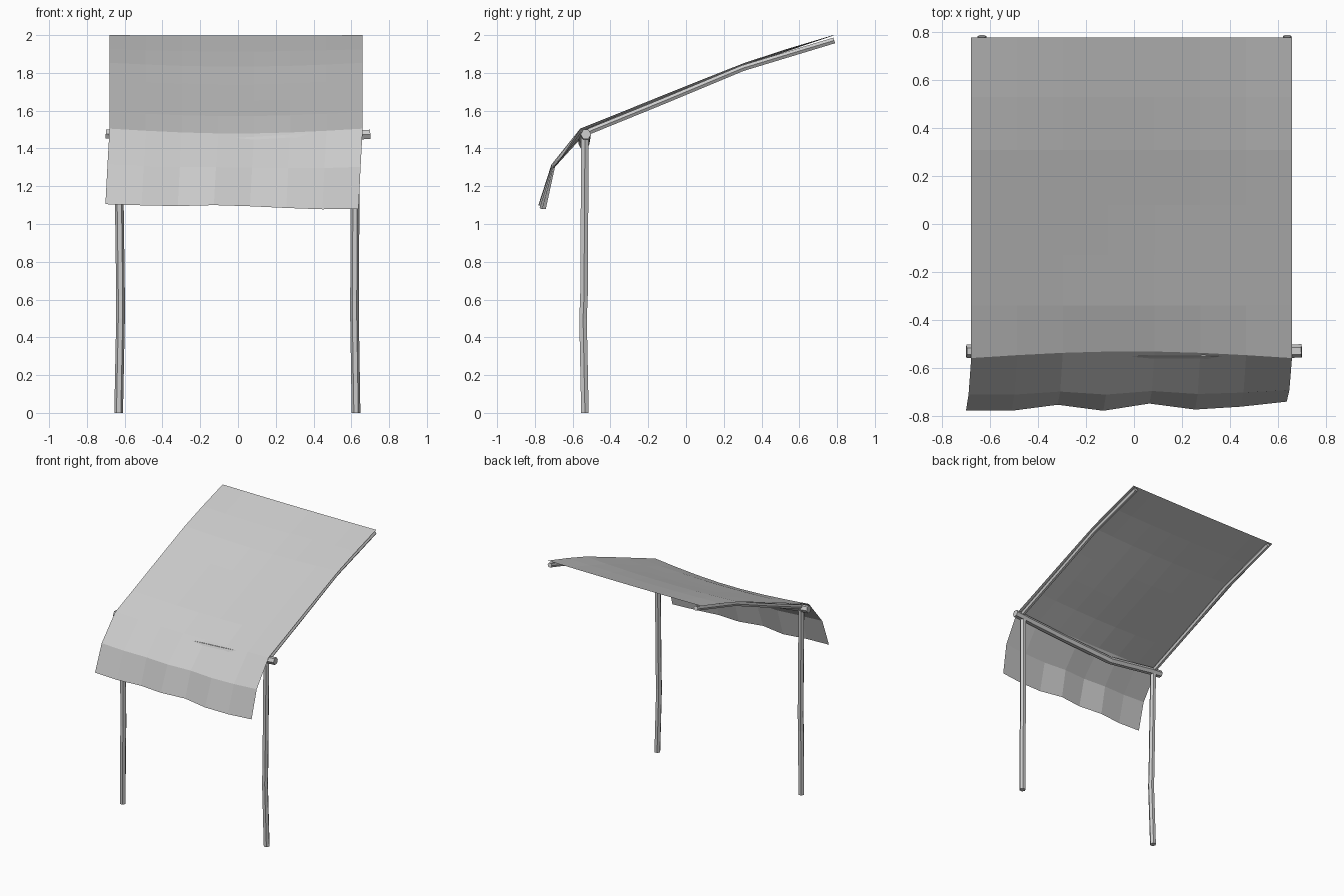
import bpy, bmesh, math
from mathutils import Vector

if "Cube" in bpy.data.objects:
    bpy.data.objects.remove(bpy.data.objects["Cube"])


def finish(name, bm):
    bmesh.ops.recalc_face_normals(bm, faces=bm.faces)
    mesh = bpy.data.meshes.new(name)
    bm.to_mesh(mesh)
    bm.free()
    obj = bpy.data.objects.new(name, mesh)
    bpy.context.collection.objects.link(obj)
    return obj


def pole(name, points, radius, side, sides=6):
    """Sweep a capped polygon along points; side is a reference direction across the pole."""
    bm = bmesh.new()
    pts = [Vector(p) for p in points]
    rings = []
    for i, p in enumerate(pts):
        t = (pts[min(i + 1, len(pts) - 1)] - pts[max(i - 1, 0)]).normalized()
        u = Vector(side)
        u = (u - t * u.dot(t)).normalized()
        v = t.cross(u)
        angles = [2 * math.pi * k / sides for k in range(sides)]
        rings.append([bm.verts.new(p + radius * (u * math.cos(a) + v * math.sin(a)))
                      for a in angles])
    for a, b in zip(rings, rings[1:]):
        for k in range(sides):
            n = (k + 1) % sides
            bm.faces.new((a[k], a[n], b[n], b[k]))
    bm.faces.new(rings[0])
    bm.faces.new(rings[-1])
    return finish(name, bm)


# Cloth: side profile (y, z) swept over seven columns, with sag and a wavy front hem
profile = [(0.78, 2.0), (0.53, 1.925), (0.31, 1.853), (0.08, 1.762), (-0.13, 1.678),
           (-0.34, 1.593), (-0.56, 1.505), (-0.71, 1.31), (-0.775, 1.095)]
sag = [0.003, 0.012, 0.02, 0.024, 0.024, 0.022, 0.026, 0.012, 0]
hem_y = [-0.005, -0.005, 0.02, -0.005, 0.025, 0, 0.012, 0.033]
hem_z = [0.01, 0.004, 0.0, 0.005, -0.001, -0.01, -0.017, -0.015]
bm = bmesh.new()
rows = []
for r, (y, z) in enumerate(profile):
    row = []
    for c in range(8):
        x = -0.68 + 1.34 * c / 7
        bow = math.sin(math.pi * c / 7)
        dy, dz = 0, -sag[r] * bow
        if r == 6:
            dy = 0.028 * bow
        elif r > 6:
            w = 0.5 if r == 7 else 1
            x -= 0.022 * w
            dy, dz = hem_y[c] * w, dz + hem_z[c] * w
        row.append(bm.verts.new((x, y + dy, z + dz)))
    rows.append(row)
for a, b in zip(rows, rows[1:]):
    for c in range(7):
        bm.faces.new((a[c], b[c], b[c + 1], a[c + 1]))
finish("awning_cloth", bm)

# Upright posts, slightly crooked
for name, xs in (("left_post", (-0.632, -0.622, -0.633)),
                 ("right_post", (0.625, 0.617, 0.622))):
    pole(name, [(xs[0], -0.535, 0), (xs[1], -0.545, 0.5),
                (xs[1], -0.54, 0.62), (xs[2], -0.535, 1.47)], 0.023, (1, 0, 0))

# Sloping rafters under the cloth edges
for name, x in (("left_rafter", -0.635), ("right_rafter", 0.64)):
    pole(name, [(x, -0.55, 1.475), (x, -0.12, 1.65),
                (x, 0.3, 1.825), (x, 0.785, 1.972)], 0.018, (1, 0, 0))

# Crooked crossbar resting on the posts
pole("crossbar", [(-0.70, -0.532, 1.477), (-0.6, -0.532, 1.469), (-0.22, -0.54, 1.42),
                  (0.25, -0.54, 1.447), (0.70, -0.53, 1.475)], 0.028, (0, 1, 0))
